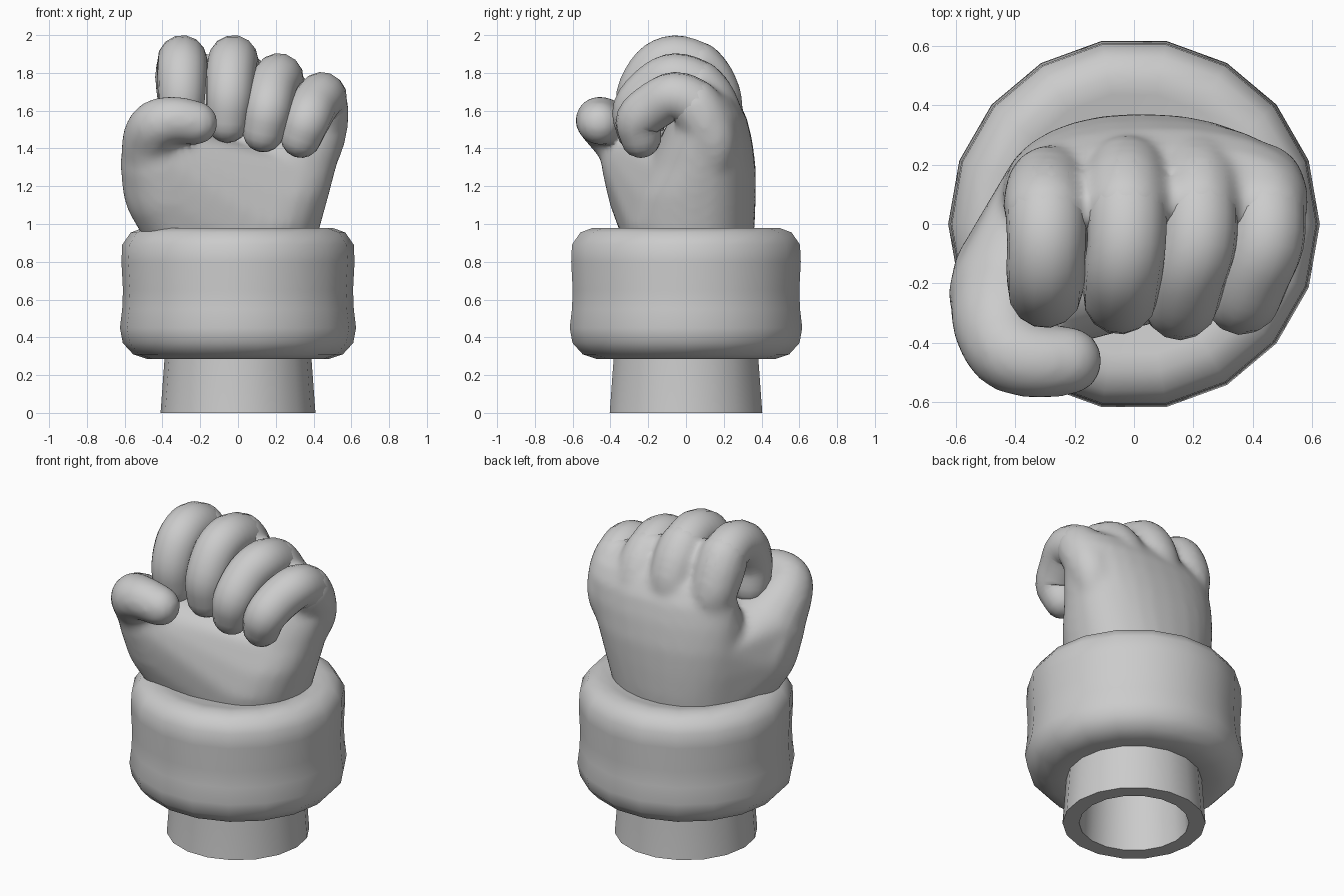
import bpy, bmesh, math
from mathutils import Vector

if "Cube" in bpy.data.objects:
    bpy.data.objects.remove(bpy.data.objects["Cube"])


def skin(bm, rings, caps=True):
    """Bridge a list of point rings with quads, optionally closing both ends."""
    loops = [[bm.verts.new(p) for p in ring] for ring in rings]
    n = len(loops[0])
    for a, b in zip(loops, loops[1:]):
        for i in range(n):
            j = (i + 1) % n
            bm.faces.new((a[i], a[j], b[j], b[i]))
    if caps:
        bm.faces.new(loops[0][::-1])
        bm.faces.new(loops[-1])


def finish(name, bm, angle=50):
    bmesh.ops.recalc_face_normals(bm, faces=bm.faces)
    me = bpy.data.meshes.new(name)
    bm.to_mesh(me)
    bm.free()
    ob = bpy.data.objects.new(name, me)
    bpy.context.collection.objects.link(ob)
    bpy.ops.object.select_all(action='DESELECT')
    ob.select_set(True)
    bpy.context.view_layer.objects.active = ob
    bpy.ops.object.shade_smooth_by_angle(angle=math.radians(angle))
    return ob


def lathe(name, profile, sides=18):
    bm = bmesh.new()
    skin(bm, [[(r * math.cos(math.tau * i / sides), r * math.sin(math.tau * i / sides), z)
               for i in range(sides)] for r, z in profile])
    return finish(name, bm)


def spline(pts, steps=4):
    """Catmull-Rom through points of (x, y, z, radius)."""
    p = [Vector(q) for q in pts]
    p = [2 * p[0] - p[1]] + p + [2 * p[-1] - p[-2]]
    out = []
    for a, b, c, d in zip(p, p[1:], p[2:], p[3:]):
        for k in range(steps):
            t = k / steps
            out.append(0.5 * (2 * b + (c - a) * t + (2 * a - 5 * b + 4 * c - d) * t * t
                              + (3 * b - a - 3 * c + d) * t ** 3))
    return out + [p[-2]]


def digit(bm, pts, sides=14):
    """Round tube along a path with a dome at the far end."""
    path = spline(pts)
    pos = [q.to_3d() for q in path]
    rad = [q[3] for q in path]
    tip = (pos[-1] - pos[-2]).normalized()
    for k in (22, 44, 64, 82):
        a = math.radians(k)
        pos.append(path[-1].to_3d() + tip * path[-1][3] * math.sin(a))
        rad.append(path[-1][3] * math.cos(a))
    side, rings = Vector((1, 0, 0)), []
    for i, (c, r) in enumerate(zip(pos, rad)):
        t = (pos[min(i + 1, len(pos) - 1)] - pos[max(i - 1, 0)]).normalized()
        side = (side - t * side.dot(t)).normalized()
        up = t.cross(side)
        rings.append([c + r * (side * math.cos(math.tau * k / sides)
                               + up * math.sin(math.tau * k / sides)) for k in range(sides)])
    skin(bm, rings)


# hollow wrist tube
lathe("wrist_tube", [(0.25, 0.75), (0.29, 0.4), (0.315, 0), (0.41, 0), (0.385, 0.34), (0.38, 0.75)])

# padded cuff, closed under the hand
lathe("cuff", [(0.37, 0.8), (0.375, 0.29), (0.40, 0.287), (0.48, 0.285), (0.555, 0.31), (0.61, 0.37),
               (0.625, 0.45), (0.613, 0.55), (0.609, 0.65), (0.617, 0.8), (0.613, 0.89),
               (0.568, 0.955), (0.5, 0.98), (0.44, 0.975), (0.36, 0.955), (0.2, 0.95)])

# palm: superellipse sections of z, x range, y range
hand_bm = bmesh.new()
sections = [(0.86, -.41, .40, -.31, .35), (1.0, -.43, .43, -.33, .365), (1.15, -.45, .48, -.29, .37),
            (1.3, -.45, .52, -.21, .37), (1.45, -.44, .56, -.14, .35), (1.57, -.42, .575, -.08, .32),
            (1.66, -.39, .55, -.05, .265), (1.73, -.32, .42, -.02, .18)]
rings = []
for z, x0, x1, y0, y1 in sections:
    ring = []
    for i in range(28):
        c, s = math.cos(math.tau * i / 28), math.sin(math.tau * i / 28)
        ring.append(Vector(((x0 + x1) / 2 + (x1 - x0) / 2 * math.copysign(abs(c) ** 0.9, c),
                            (y0 + y1) / 2 + (y1 - y0) / 2 * math.copysign(abs(s) ** 0.9, s), z)))
    rings.append(ring)

thumb = [(-.22, -.09, .88, .22), (-.275, -.13, 1.02, .225), (-.37, -.18, 1.17, .235),
         (-.41, -.235, 1.32, .215), (-.445, -.33, 1.45, .172), (-.42, -.425, 1.525, .143),
         (-.33, -.46, 1.55, .128), (-.225, -.46, 1.535, .12)]

# hull joining the thumb ball smoothly to the lower palm
for x, y, z, r in thumb[:4]:
    m = bmesh.ops.create_icosphere(hand_bm, subdivisions=3, radius=r)
    bmesh.ops.translate(hand_bm, vec=(x, y, z), verts=m["verts"])
cloud = [v.co.copy() for v in hand_bm.verts] + [p for ring in rings[:4] for p in ring]
hand_bm.clear()
hull = bmesh.ops.convex_hull(hand_bm, input=[hand_bm.verts.new(p) for p in cloud])
bmesh.ops.delete(hand_bm, geom=[v for v in hand_bm.verts if not v.link_faces], context='VERTS')

skin(hand_bm, rings)
digit(hand_bm, thumb)

# curled fingers: knuckle x, tip x, top z, bottom z, base y, tip y, radius
fingers = {
    "index_finger": (-.295, -.30, 2.0, 1.44, .09, -.235, .132),
    "middle_finger": (-.025, -.055, 2.0, 1.43, .125, -.255, .132),
    "ring_finger": (.215, .135, 1.905, 1.38, .13, -.275, .13),
    "little_finger": (.445, .335, 1.805, 1.35, .10, -.26, .128),
}
for name, (xk, xt, zt, zb, yb, yt, r) in fingers.items():
    xm = xk * 0.6 + xt * 0.4
    low = zb + r * 0.86
    path = [(xk * .8, .1, zt - .62, r * .65), (xk * .96, yb + .045, zt - .40, r * .94),
            (xk, yb, zt - .26, r * 1.04), (xk, yb * .5, zt - .175, r * 1.04),
            (xk, -.06, zt - r, r), (xm, -.165, zt - r - .05, r),
            ((xm + xt) / 2, yt + .01, low + .42 * (zt - r - low), r * .95),
            (xt, yt + .02, low, r * .86)]
    bm = bmesh.new()
    digit(bm, path)
    finish(name, bm, 80)
    # knuckle root blended into the back of the hand
    digit(hand_bm, [(x, y, z, q * 1.06) for x, y, z, q in path[:4]])

hand = finish("palm_and_thumb", hand_bm)
mod = hand.modifiers.new("blend", 'REMESH')
mod.mode = 'VOXEL'
mod.voxel_size = 0.02
mod.use_smooth_shade = True
mod = hand.modifiers.new("soften", 'SMOOTH')
mod.factor = 0.5
mod.iterations = 14
